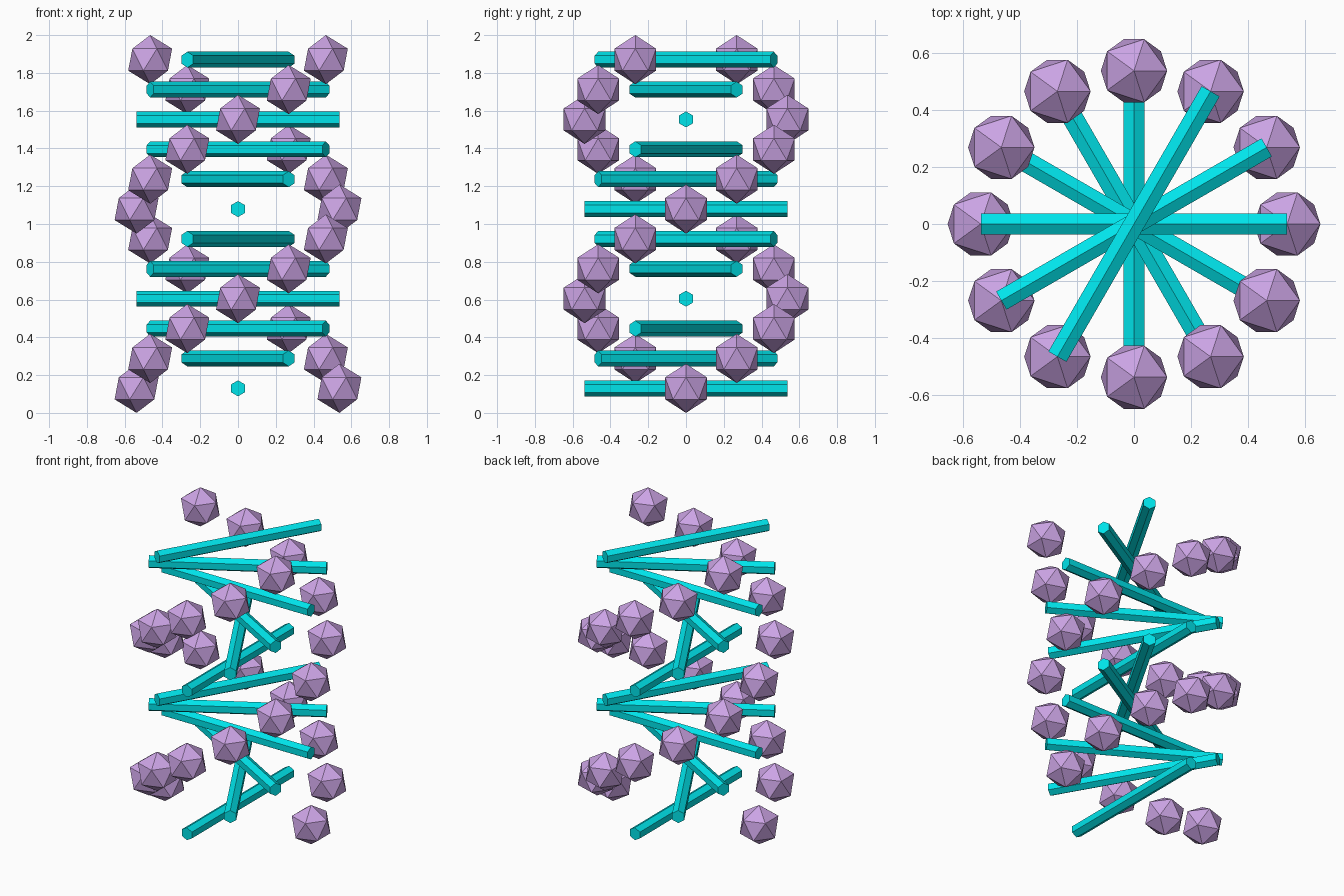
import bpy
from math import radians, pi

if "Cube" in bpy.data.objects:
    bpy.data.objects.remove(bpy.data.objects["Cube"])

LEVELS = 12
RADIUS = 0.537      # helix radius and rung half length
BALL = 0.13
STEP = (2 - 2 * BALL) / (LEVELS - 1)


def material(name, color):
    m = bpy.data.materials.new(name)
    m.diffuse_color = color
    m.use_nodes = True
    m.node_tree.nodes["Principled BSDF"].inputs["Base Color"].default_value = m.diffuse_color
    return m


purple = material("purple", (0.60, 0.37, 0.78, 1))
cyan = material("cyan", (0.0, 0.78, 0.83, 1))


def finish(name, mat):
    ob = bpy.context.object
    ob.name = name
    ob.data.materials.append(mat)
    return ob


from mathutils import Vector, Matrix

for i in range(LEVELS):
    angle = radians(30 * i)
    z = BALL + i * STEP

    # Pair of low-poly balls on opposite strands
    for side, turn in (("a", 0), ("b", pi)):
        pos = Matrix.Rotation(angle + turn, 3, 'Z') @ Vector((RADIUS, 0, z))
        bpy.ops.mesh.primitive_ico_sphere_add(subdivisions=1, radius=BALL, location=pos)
        finish(f"strand_ball_{side}_{i}", purple)

    # Hexagonal rung at right angles to the balls, ridge upward
    bpy.ops.mesh.primitive_cylinder_add(vertices=6, radius=0.042, depth=2 * RADIUS,
                                        location=(0, 0, z), rotation=(pi / 2, 0, angle))
    finish(f"rung_{i}", cyan)
